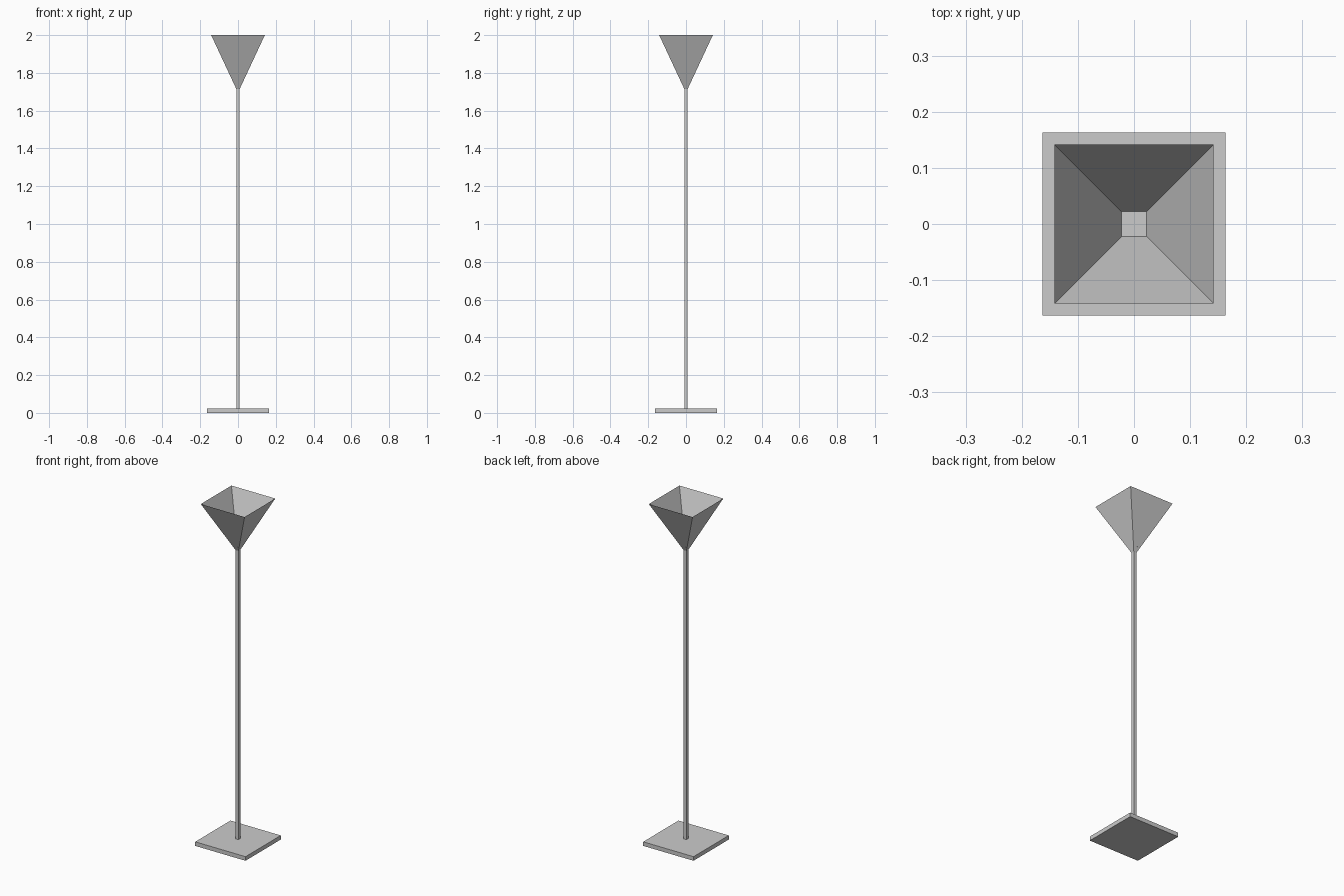
import bpy, bmesh

if "Cube" in bpy.data.objects:
    bpy.data.objects.remove(bpy.data.objects["Cube"])


def square_loft(name, sections, cap_bottom=True, cap_top=True):
    """Stack square rings given as (half_width, z) and skin them."""
    bm = bmesh.new()
    rings = [[bm.verts.new((sx * h, sy * h, z))
              for sx, sy in ((-1, -1), (1, -1), (1, 1), (-1, 1))]
             for h, z in sections]
    for a, b in zip(rings, rings[1:]):
        for i in range(4):
            j = (i + 1) % 4
            bm.faces.new((a[i], a[j], b[j], b[i]))
    if cap_bottom:
        bm.faces.new(rings[0][::-1])
    if cap_top:
        bm.faces.new(rings[-1])
    mesh = bpy.data.meshes.new(name)
    bm.to_mesh(mesh)
    bm.free()
    obj = bpy.data.objects.new(name, mesh)
    bpy.context.collection.objects.link(obj)
    return obj


# Flat square foot
square_loft("base", [(0.163, 0.0), (0.163, 0.024)])

# Slim square pole
square_loft("pole", [(0.009, 0.024), (0.009, 1.72)])

# Flared shade, open at the top
square_loft("shade", [(0.009, 1.715), (0.142, 2.0)], cap_top=False)

# Small plate closing the inside of the shade
bpy.ops.mesh.primitive_plane_add(size=0.0446, location=(0, 0, 1.743))
bpy.context.object.name = "shade_floor"
